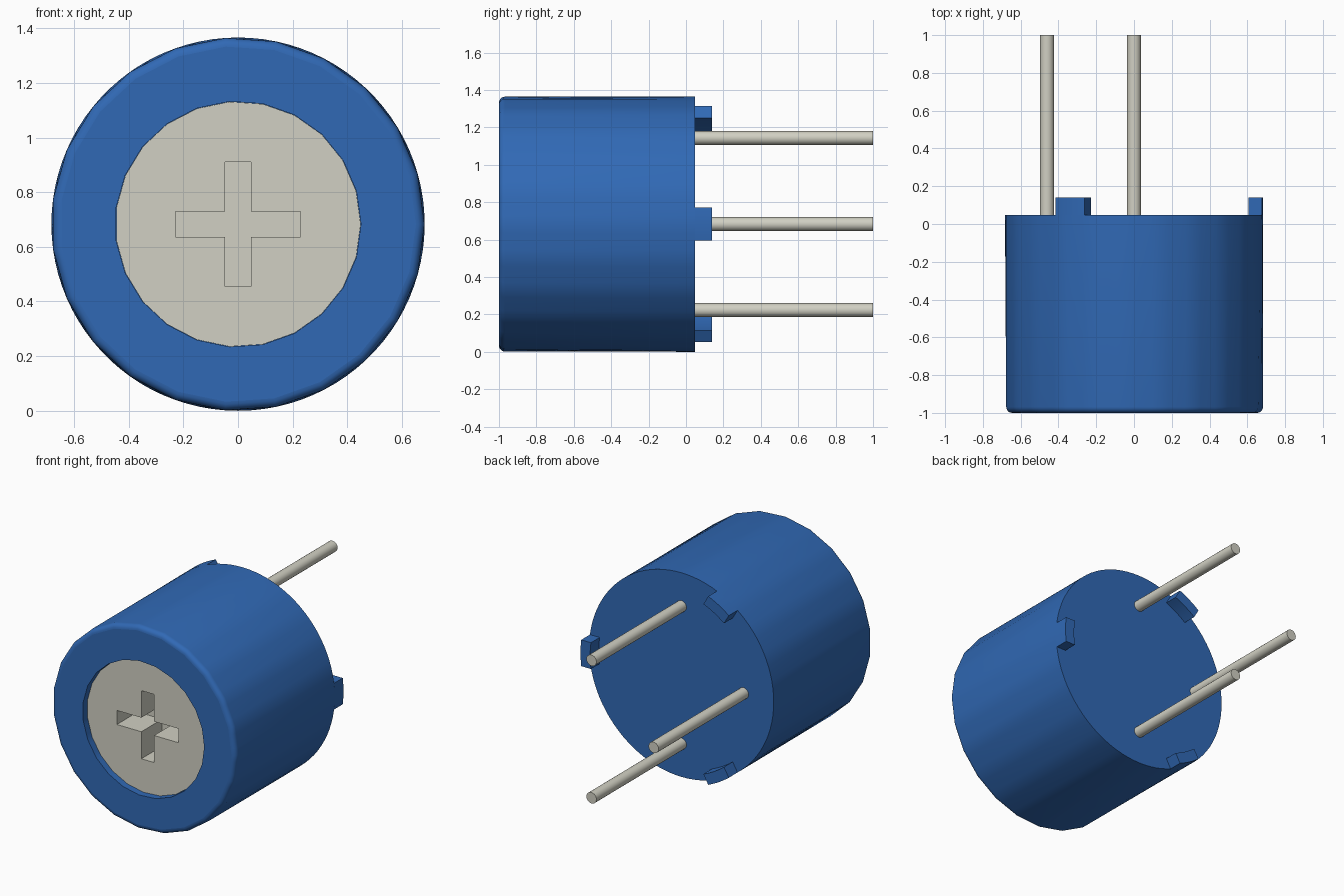
import bpy, bmesh, math

if "Cube" in bpy.data.objects:
    bpy.data.objects.remove(bpy.data.objects["Cube"])

R, CZ = 0.683, 0.683            # housing radius and axis height
SIDES, SUB = 23, 4              # coarse front polygon, finer round rear
BACK, FRONT, DIAL_Y = 0.048, -1.0, -0.955


def material(name, rgb):
    m = bpy.data.materials.new(name)
    m.use_nodes = True
    m.diffuse_color = (*rgb, 1)
    m.node_tree.nodes["Principled BSDF"].inputs["Base Color"].default_value = (*rgb, 1)
    return m


blue = material("blue_plastic", (0.030, 0.141, 0.462))
metal = material("pale_metal", (0.638, 0.631, 0.546))


def finish(bm, name, mat, angle=None):
    bmesh.ops.recalc_face_normals(bm, faces=bm.faces)
    mesh = bpy.data.meshes.new(name)
    bm.to_mesh(mesh)
    bm.free()
    mesh.materials.append(mat)
    ob = bpy.data.objects.new(name, mesh)
    bpy.context.collection.objects.link(ob)
    if angle:
        bpy.ops.object.select_all(action='DESELECT')
        ob.select_set(True)
        bpy.context.view_layer.objects.active = ob
        bpy.ops.object.shade_smooth_by_angle(angle=math.radians(angle))
    return ob


def polygon(r, sides, sub=1):
    """Points on a regular polygon, each side split into sub pieces."""
    pts = []
    for i in range(sides):
        a, b = (2 * math.pi * k / sides for k in (i, i + 1))
        for j in range(sub):
            t = j / sub
            pts.append((r * (math.cos(a) * (1 - t) + math.cos(b) * t),
                        r * (math.sin(a) * (1 - t) + math.sin(b) * t)))
    return pts


def add_ring(bm, pts, y):
    return [bm.verts.new((x, y, z + CZ)) for x, z in pts]


def bridge(bm, a, b):
    n = len(a)
    for i in range(n):
        j = (i + 1) % n
        bm.faces.new((a[i], a[j], b[j], b[i]))


# Housing: round rear rim, faceted rounded front edge, pocket for the dial
bm = bmesh.new()
rings = [add_ring(bm, polygon(R, SIDES * SUB), BACK)]
FILLET, STEPS = 0.032, 5
for k in range(STEPS + 1):
    t = math.pi / 2 * k / STEPS
    rings.append(add_ring(bm, polygon(R - FILLET + FILLET * math.cos(t), SIDES, SUB),
                          FRONT + FILLET - FILLET * math.sin(t)))
flat_rim = rings[-1]
for y in (FRONT, -0.68):
    rings.append(add_ring(bm, polygon(0.45, SIDES, SUB), y))
for a, b in zip(rings, rings[1:]):
    bridge(bm, a, b)
bm.faces.new(rings[0])
bm.faces.new(rings[-1])
rim_set = set(flat_rim)
for e in bm.edges:              # keep the front face flat
    if e.verts[0] in rim_set and e.verts[1] in rim_set:
        e.smooth = False
finish(bm, "housing", blue, 30)

# Dial: faceted disc with a cross-shaped driver slot
W, L = 0.047, 0.228
arm = [(W, W), (W, L), (-W, L)]
cross = []
for q in range(4):              # same arm turned through four quarters
    for x, z in arm[:]:
        for _ in range(q):
            x, z = -z, x
        cross.append((x, z))
bm = bmesh.new()
rim = add_ring(bm, polygon(0.449, SIDES), DIAL_Y)
slot = add_ring(bm, cross, DIAL_Y)
edges = [bm.edges.new((loop[i], loop[(i + 1) % len(loop)]))
         for loop in (rim, slot) for i in range(len(loop))]
bmesh.ops.triangle_fill(bm, edges=edges, use_beauty=True, normal=(0, -1, 0))
floor = add_ring(bm, cross, DIAL_Y + 0.22)
back = add_ring(bm, polygon(0.449, SIDES), -0.69)
bridge(bm, slot, floor)
bridge(bm, rim, back)
bm.faces.new(floor)
bm.faces.new(back)
finish(bm, "dial", metal)

# Stand-off tabs on the rear rim, 120 degrees apart
HALF, INNER = 0.088, 0.612


def arc(r, n=6):
    pts = []
    for i in range(n + 1):
        h = HALF * (2 * i / n - 1)
        pts.append((math.sqrt(r * r - h * h), h))
    return pts


for n, name in enumerate(("tab_left", "tab_upper", "tab_lower")):
    c, s = math.cos(n * math.tau / 3), math.sin(n * math.tau / 3)
    outline = [(x * c - z * s, x * s + z * c)
               for x, z in arc(R) + arc(INNER)[::-1]]
    bm = bmesh.new()
    base, tip = add_ring(bm, outline, BACK - 0.001), add_ring(bm, outline, 0.14)
    bridge(bm, base, tip)
    bm.faces.new(base)
    bm.faces.new(tip)
    finish(bm, name, blue, 30)

# Three round connecting pins
for name, x, z in (("pin_upper", 0, 0.46), ("pin_side", -0.46, 0), ("pin_lower", 0, -0.46)):
    bm = bmesh.new()
    pts = [(px + x, pz + z) for px, pz in polygon(0.037, 20)]
    base, tip = add_ring(bm, pts, 0.0), add_ring(bm, pts, 1.0)
    bridge(bm, base, tip)
    bm.faces.new(base)
    bm.faces.new(tip)
    finish(bm, name, metal, 30)
